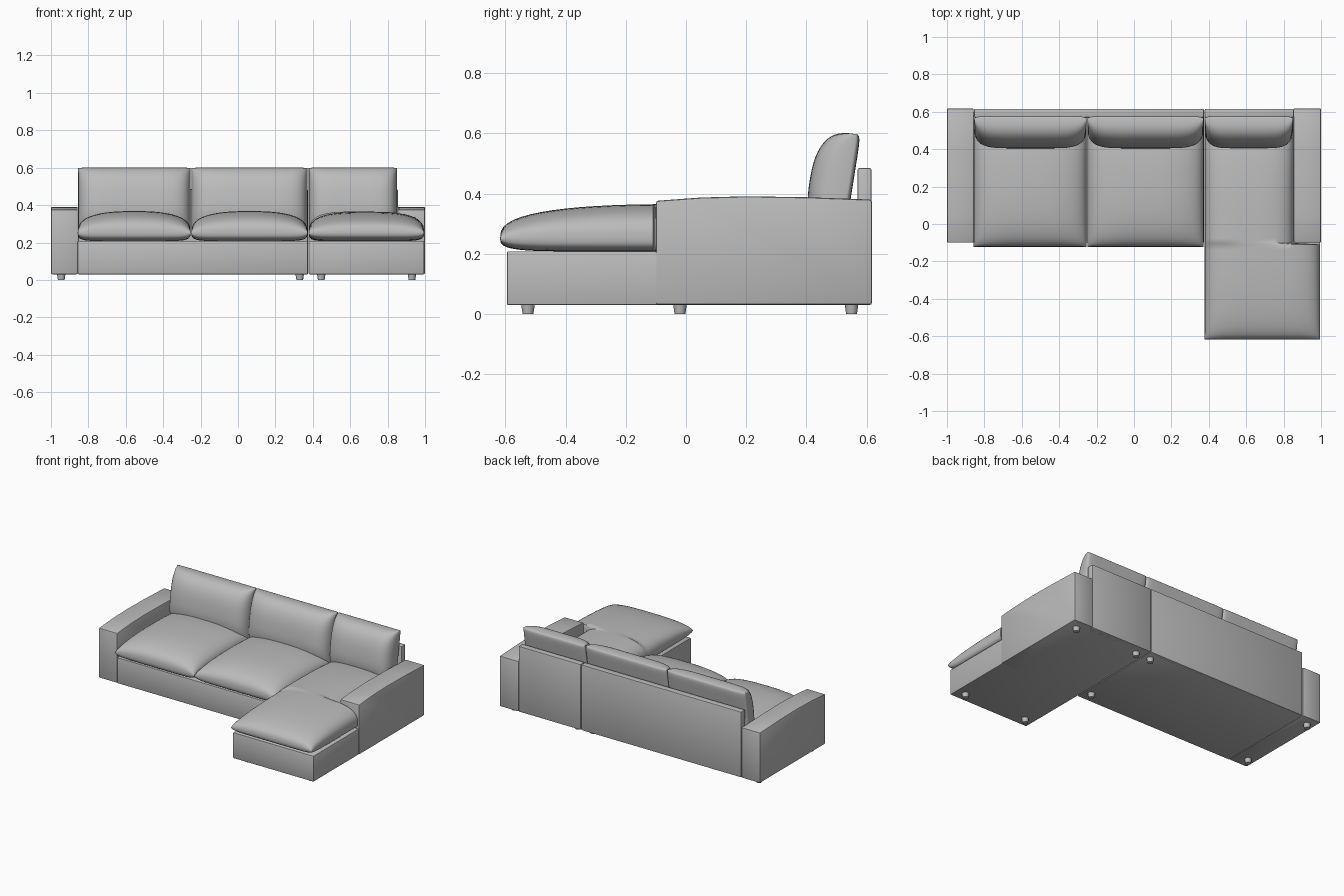
import bpy, bmesh, math
from mathutils import Matrix, Vector

if "Cube" in bpy.data.objects:
    bpy.data.objects.remove(bpy.data.objects["Cube"])

fabric = bpy.data.materials.new("grey fabric")
fabric.diffuse_color = (0.5, 0.5, 0.5, 1)
fabric.use_nodes = True
fabric.node_tree.nodes["Principled BSDF"].inputs["Base Color"].default_value = fabric.diffuse_color


def finish(bm, name, angle=35):
    bmesh.ops.recalc_face_normals(bm, faces=bm.faces)
    me = bpy.data.meshes.new(name)
    bm.to_mesh(me)
    bm.free()
    me.materials.append(fabric)
    me.shade_smooth()
    me.set_sharp_from_angle(angle=math.radians(angle))
    ob = bpy.data.objects.new(name, me)
    bpy.context.collection.objects.link(ob)
    return ob


def slab(name, x0, x1, profile, bevel=0.006):
    """Extrude a (y, z) profile along x and soften its edges."""
    bm = bmesh.new()
    face = bm.faces.new([bm.verts.new((x0, y, z)) for y, z in profile])
    ext = bmesh.ops.extrude_face_region(bm, geom=[face])
    bmesh.ops.translate(bm, vec=(x1 - x0, 0, 0),
                        verts=[g for g in ext["geom"] if isinstance(g, bmesh.types.BMVert)])
    bmesh.ops.recalc_face_normals(bm, faces=bm.faces)
    sharp = [e for e in bm.edges if e.calc_face_angle(0) > 0.5]
    bmesh.ops.bevel(bm, geom=sharp, offset=bevel, segments=2, profile=0.5, affect="EDGES")
    return finish(bm, name)


def box(name, x0, x1, y0, y1, z0, z1, bevel=0.004):
    return slab(name, x0, x1, [(y0, z0), (y1, z0), (y1, z1), (y0, z1)], bevel)


def puff(t, p, e=0.35):
    return max(0.0, 1 - abs(t) ** p) ** e


def cushion(name, x0, x1, y0, y1, up, down, px=2.5, py=2.5,
            matrix=Matrix(), notch=None, n=32):
    """Closed pillow on a rectangle; notch=(y, x) narrows it to x behind that y."""
    s = [math.sin(math.pi * (i / n - 0.5)) for i in range(n + 1)]
    ys = [(y0 + y1) / 2 + (y1 - y0) / 2 * t for t in s]
    if notch:
        ys = sorted(ys + [notch[0] - 0.004, notch[0] + 0.004])
    bm = bmesh.new()
    grids = []
    for side in (1, -1):
        rows = []
        for y in ys:
            v = 2 * (y - y0) / (y1 - y0) - 1
            right = notch[1] if notch and y > notch[0] else x1
            row = []
            for u in s:
                if side > 0:
                    z = up * puff(u, px) * puff(v, py)
                else:
                    z = -down * puff(u, 10) * puff(v, 10)
                x = (x0 + right) / 2 + (right - x0) / 2 * u
                row.append(bm.verts.new(matrix @ Vector((x, y, z))))
            rows.append(row)
        for j in range(len(ys) - 1):
            for i in range(n):
                bm.faces.new((rows[j][i], rows[j][i + 1], rows[j + 1][i + 1], rows[j + 1][i]))
        grids.append(rows)
    bmesh.ops.remove_doubles(bm, verts=bm.verts, dist=0.00005)
    return finish(bm, name, 60)


# Bases of the sofa section and the chaise section
box("sofa_base", -0.857, 0.374, -0.1, 0.6, 0.03, 0.208)
box("chaise_base", 0.378, 0.995, -0.595, 0.6, 0.03, 0.208)

# Arms with a gently bowed top
arm = [(-0.1, 0.03), (0.618, 0.03), (0.618, 0.38), (0.4, 0.388),
       (0.2, 0.391), (0.05, 0.387), (-0.1, 0.376)]
slab("left_arm", -1.0, -0.857, arm, 0.008)
slab("right_arm", 0.853, 1.0, arm, 0.008)

# Back panels
box("sofa_back", -0.855, 0.374, 0.57, 0.616, 0.03, 0.485, 0.006)
box("chaise_back", 0.378, 0.855, 0.57, 0.616, 0.03, 0.485, 0.006)

# Seat cushions; the chaise one widens in front of the right arm
lift = Matrix.Translation((0, 0, 0.25))
cushion("left_seat_cushion", -0.857, -0.253, -0.122, 0.58, 0.118, 0.042, matrix=lift)
cushion("middle_seat_cushion", -0.249, 0.372, -0.122, 0.58, 0.118, 0.042, matrix=lift)
cushion("chaise_seat_cushion", 0.378, 0.995, -0.618, 0.58, 0.115, 0.042,
        px=3, matrix=lift, notch=(-0.105, 0.853))

# Back cushions, leaning on the panels
lean = Matrix.Translation((0, 0.51, 0.25)) @ Matrix.Rotation(math.radians(81), 4, "X")
for name, x0, x1 in (("left", -0.855, -0.253), ("middle", -0.249, 0.372), ("chaise", 0.378, 0.85)):
    cushion(name + "_back_cushion", x0, x1, 0, 0.352, 0.128, 0.016, px=6, matrix=lean)

# Tapered round feet
for i, (x, y) in enumerate([(-0.945, -0.02), (-0.945, 0.55), (0.33, -0.02), (0.33, 0.55),
                            (0.445, -0.525), (0.445, 0.55), (0.93, -0.525), (0.93, 0.55)]):
    bm = bmesh.new()
    bmesh.ops.create_cone(bm, cap_ends=True, segments=20, radius1=0.018, radius2=0.023,
                          depth=0.034, matrix=Matrix.Translation((x, y, 0.017)))
    finish(bm, f"foot_{i + 1}")
